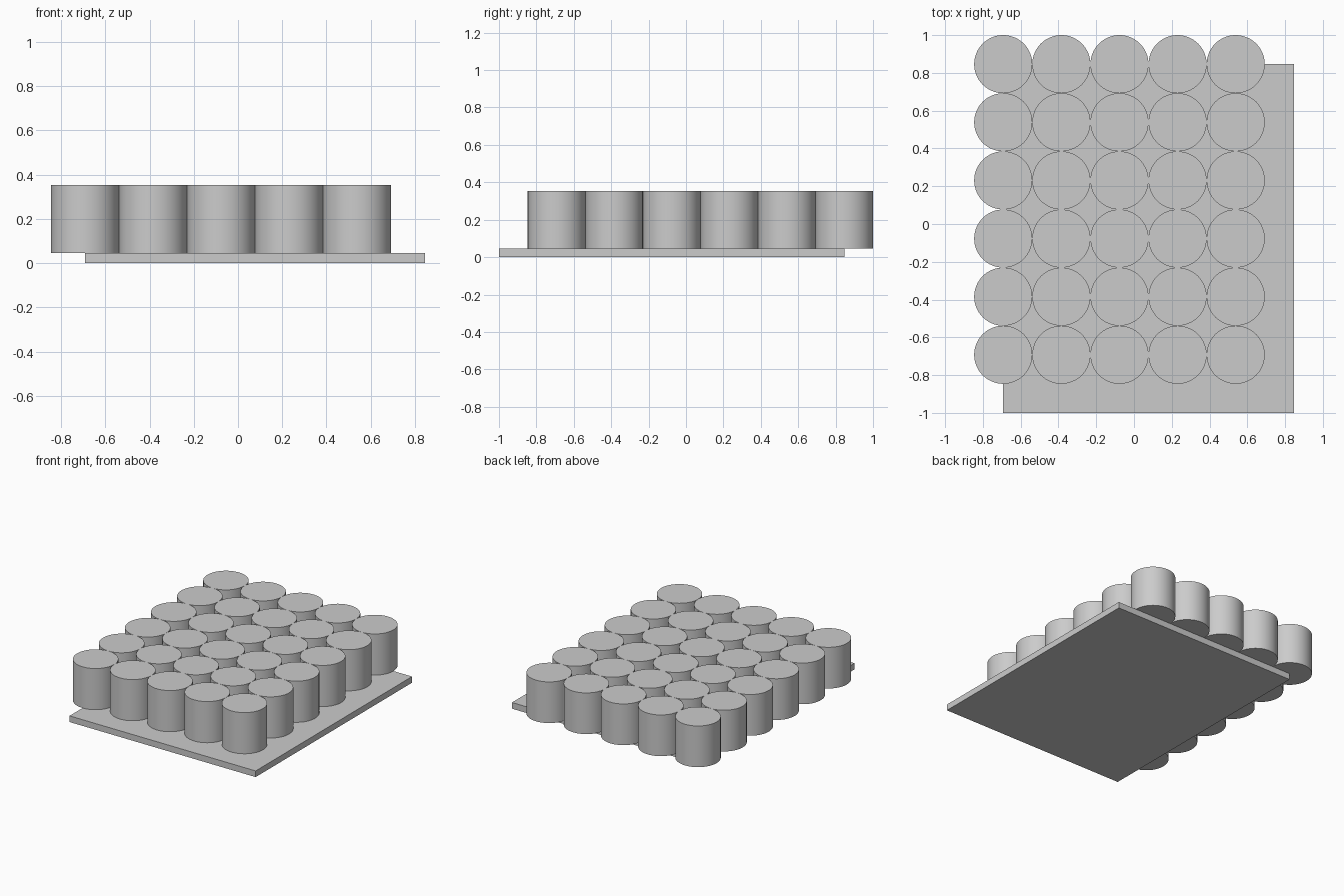
import bpy

cube = bpy.data.objects.get("Cube")
if cube:
    bpy.data.objects.remove(cube, do_unlink=True)

COLS, ROWS = 5, 6
PITCH = 2 / (ROWS + 0.5)          # cylinder diameter and spacing
RADIUS = PITCH / 2
THICK = 0.15 * PITCH              # plate thickness
LEFT = -(COLS + 0.5) * PITCH / 2  # outer edge of the first column

# Single grey material
grey = bpy.data.materials.new("plain grey")
grey.use_nodes = True
color = (0.6, 0.6, 0.6, 1)
grey.diffuse_color = color
grey.node_tree.nodes["Principled BSDF"].inputs["Base Color"].default_value = color

# Base plate, offset half a pitch from the cylinder block
width, depth = COLS * PITCH, ROWS * PITCH
bpy.ops.mesh.primitive_cube_add(
    size=1, location=(-LEFT - width / 2, -1 + depth / 2, THICK / 2))
plate = bpy.context.object
plate.name = "base_plate"
plate.scale = (width, depth, THICK)
bpy.ops.object.transform_apply(location=False, rotation=False, scale=True)
plate.data.materials.append(grey)

# First cylinder, whose mesh is shared by the whole grid
bpy.ops.mesh.primitive_cylinder_add(vertices=64, radius=RADIUS, depth=PITCH)
first = bpy.context.object
bpy.ops.object.shade_smooth_by_angle()
first.data.materials.append(grey)

# Grid of touching cylinders
for row in range(ROWS):
    for col in range(COLS):
        peg = first if row == col == 0 else first.copy()
        if peg is not first:
            bpy.context.collection.objects.link(peg)
        peg.name = f"cylinder_row{row + 1}_column{col + 1}"
        peg.location = (LEFT + RADIUS + col * PITCH,
                        1 - RADIUS - (ROWS - 1 - row) * PITCH,
                        THICK + PITCH / 2)
